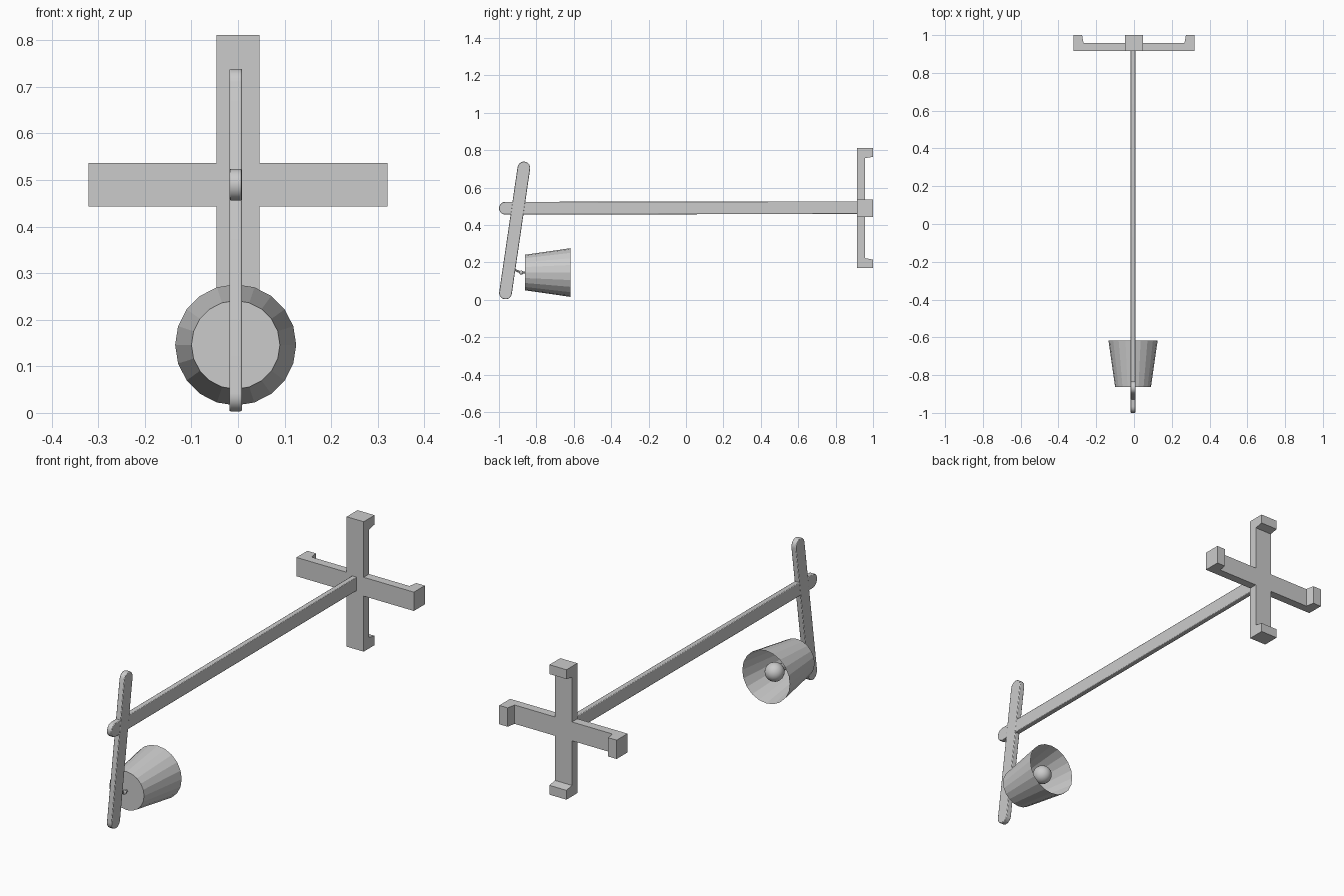
import bpy, bmesh
from math import pi, sin, cos, atan2
from mathutils import Vector, Matrix

if "Cube" in bpy.data.objects:
    bpy.data.objects.remove(bpy.data.objects["Cube"])

CX = -0.005      # x centre of pole, bar and lamp head
MZ = 0.49        # height of the pole axis


def finish(name, bm, smooth=None):
    bmesh.ops.recalc_face_normals(bm, faces=bm.faces)
    me = bpy.data.meshes.new(name)
    bm.to_mesh(me)
    bm.free()
    ob = bpy.data.objects.new(name, me)
    bpy.context.collection.objects.link(ob)
    if smooth:
        bpy.ops.object.select_all(action='DESELECT')
        ob.select_set(True)
        bpy.context.view_layer.objects.active = ob
        bpy.ops.object.shade_smooth_by_angle(angle=smooth)
    return ob


def flat_bar(name, a, b, r, width, round_end=True, n=10):
    """Flat strip between (y, z) points a and b with rounded ends."""
    ang = atan2(b[1] - a[1], b[0] - a[0])
    pts = [(a[0] + r * cos(ang + pi / 2 + pi * i / n),
            a[1] + r * sin(ang + pi / 2 + pi * i / n)) for i in range(n + 1)]
    m = n if round_end else 1
    pts += [(b[0] + r * cos(ang - pi / 2 + pi * i / m),
             b[1] + r * sin(ang - pi / 2 + pi * i / m)) for i in range(m + 1)]
    bm = bmesh.new()
    face = bm.faces.new([bm.verts.new((CX - width / 2, y, z)) for y, z in pts])
    ext = bmesh.ops.extrude_face_region(bm, geom=[face])
    new = [v for v in ext['geom'] if isinstance(v, bmesh.types.BMVert)]
    bmesh.ops.translate(bm, verts=new, vec=(width, 0, 0))
    ob = finish(name, bm, 0.6)
    bev = ob.modifiers.new("soft_edges", 'BEVEL')
    bev.width, bev.segments = 0.003, 2
    bev.limit_method, bev.angle_limit = 'ANGLE', 0.8
    return ob


def lathe(name, profile, z, sides, smooth=None):
    """Revolve (radius, y) points around a y-parallel axis at height z."""
    bm = bmesh.new()
    rings = []
    for r, y in profile:
        if r == 0:
            rings.append([bm.verts.new((CX, y, z))] * sides)
        else:
            rings.append([bm.verts.new((CX + r * cos(2 * pi * i / sides), y,
                                        z + r * sin(2 * pi * i / sides)))
                          for i in range(sides)])
    for p, q in zip(rings, rings[1:]):
        for i in range(sides):
            j = (i + 1) % sides
            bm.faces.new(list(dict.fromkeys((p[i], p[j], q[j], q[i]))))
    return finish(name, bm, smooth)


# wall mount: four hooked arms around a square centre
W, Y0, Y1 = 0.0465, 0.915, 0.957
hook = [(W, Y0), (0.321, Y0), (0.321, 1.0), (0.275, 1.0), (0.267, Y1), (W, Y1)]
bm = bmesh.new()
for k in range(4):
    turn = Matrix.Translation((0, 0, MZ)) @ Matrix.Rotation(k * pi / 2, 4, 'Y')
    lo, hi = [[bm.verts.new(turn @ Vector((r, y, s * W))) for r, y in hook]
              for s in (-1, 1)]
    bm.faces.new(lo)
    bm.faces.new(hi[::-1])
    for i in range(5):
        bm.faces.new((lo[i], lo[i + 1], hi[i + 1], hi[i]))
for y in (Y0, Y1):
    bm.faces.new([bm.verts.new((sx * W, y, MZ + sz * W))
                  for sx, sz in ((-1, -1), (1, -1), (1, 1), (-1, 1))])
bmesh.ops.remove_doubles(bm, verts=bm.verts, dist=1e-4)
finish("wall_mount", bm)

# long pole and the leaning bar across its front end
flat_bar("pole", (-0.966, MZ), (0.92, 0.493), 0.034, 0.0255, round_end=False)
flat_bar("leaning_bar", (-0.965, 0.037), (-0.867, 0.705), 0.034, 0.027)

# lamp head: open shade with closed front, bulb and swivel joint
LZ = 0.146
lathe("shade", [(0, -0.862), (0.095, -0.862), (0.13, -0.618)], LZ, 20)
bulb = [(0.018, -0.861), (0.018, -0.73)]
bulb += [(0.045 * sin(a), -0.685 - 0.045 * cos(a))
         for a in [pi * i / 12 for i in range(2, 12)]] + [(0, -0.64)]
lathe("bulb", bulb, LZ, 20, 0.7)
lathe("joint_rod_rear", [(0.006, -0.885), (0.006, -0.86)], LZ, 10, 0.6)
lathe("joint_ball", [(0, -0.892)] +
      [(0.011 * sin(pi * i / 8), -0.881 - 0.011 * cos(pi * i / 8))
       for i in range(1, 8)] + [(0, -0.870)], LZ, 12, 0.7)
rod = lathe("joint_rod_front", [(0, -0.04), (0.006, -0.04), (0.006, 0)], 0, 10, 0.6)
rod.data.transform(Matrix.Translation((CX, -0.882, LZ)) @ Matrix.Rotation(-0.4, 4, 'X')
                   @ Matrix.Translation((-CX, 0, 0)))
